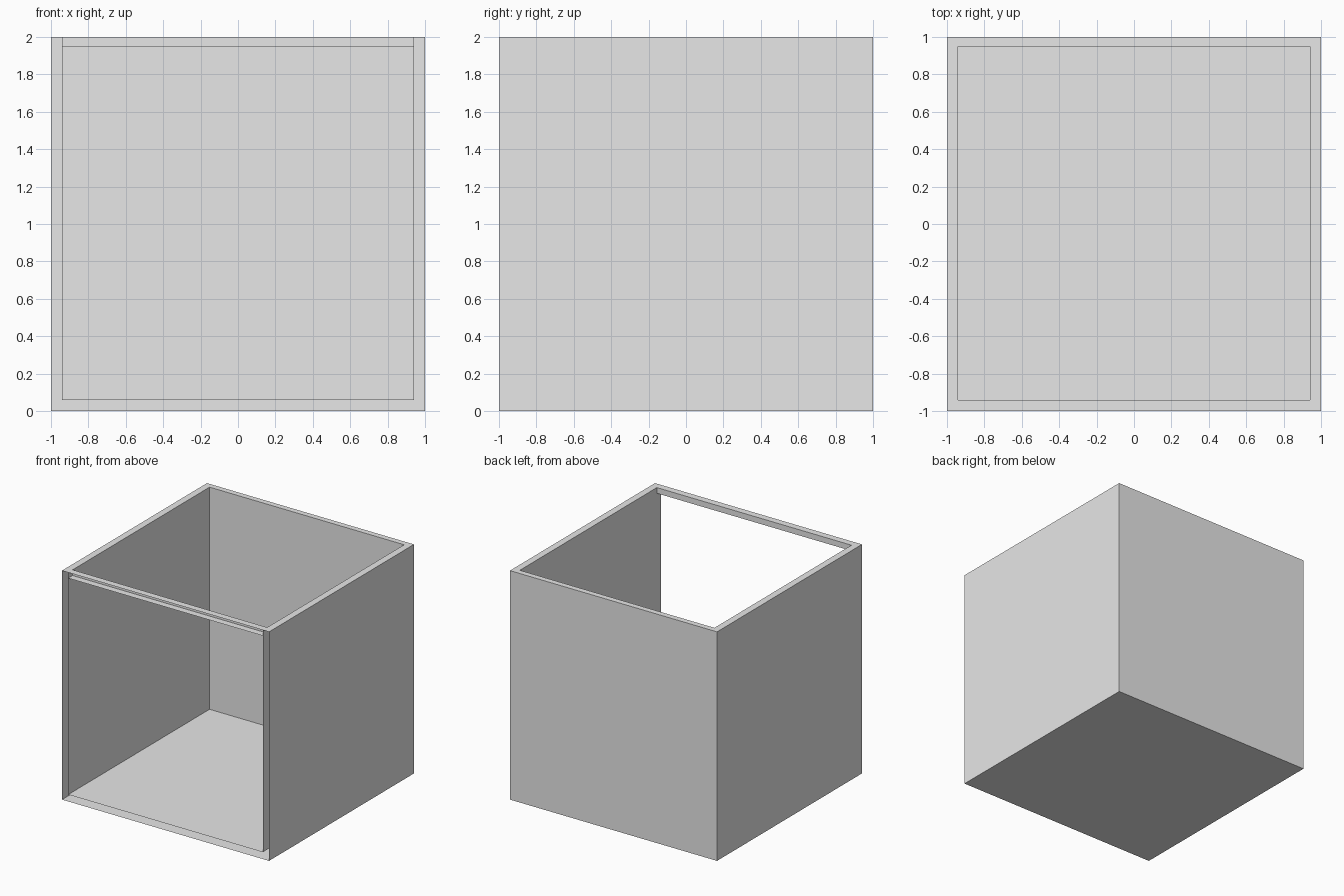
import bpy
import bmesh
from mathutils import Vector

default = bpy.data.objects.get("Cube")
if default:
    bpy.data.objects.remove(default, do_unlink=True)

# Single plain material
grey = bpy.data.materials.new("light_grey")
grey.use_nodes = True
colour = (0.8, 0.8, 0.8, 1)
grey.diffuse_color = colour
grey.node_tree.nodes["Principled BSDF"].inputs["Base Color"].default_value = colour

FRONT, TOP = Vector((0, -1, 0)), Vector((0, 0, 1))
LEFT, RIGHT = Vector((1, 0, 0)), Vector((-1, 0, 0))
SIDE = 0.94      # inner face of the side walls and the front rail
BACK = 0.95      # inner face of the back wall
FLOOR = 0.06     # upper face of the floor
RAIL = 1.95      # underside of the front rail


def finish(name, bm):
    mesh = bpy.data.meshes.new(name)
    bm.to_mesh(mesh)
    bm.free()
    mesh.materials.append(grey)
    obj = bpy.data.objects.new(name, mesh)
    bpy.context.collection.objects.link(obj)


def open_box(name, low, high, open_sides, inward=False):
    """Thin-sheet box with the faces towards open_sides left out."""
    low, high = Vector(low), Vector(high)
    bm = bmesh.new()
    bmesh.ops.create_cube(bm, size=1)
    bm.normal_update()
    gone = [f for f in bm.faces if any(f.normal.dot(d) > 0.9 for d in open_sides)]
    bmesh.ops.delete(bm, geom=gone, context="FACES")
    bmesh.ops.scale(bm, vec=high - low, verts=bm.verts)
    bmesh.ops.translate(bm, vec=(low + high) / 2, verts=bm.verts)
    if inward:
        bmesh.ops.reverse_faces(bm, faces=bm.faces)
    finish(name, bm)


# Outer walls and underside
open_box("outer_shell", (-1, -1, 0), (1, 1, 2), [FRONT, TOP])

# Inner walls and floor, leaving hollow gaps open at the front
open_box("inner_liner", (-SIDE, -1, FLOOR), (SIDE, BACK, 2), [FRONT, TOP], inward=True)

# Rail across the top of the front opening: underside and back only
open_box("front_rail", (-SIDE, -1, RAIL), (SIDE, -SIDE, 2), [FRONT, TOP, LEFT, RIGHT])

# Flat rim joining the outer and inner walls around the top opening
bm = bmesh.new()
outer = [bm.verts.new((x, y, 2)) for x, y in ((-1, -1), (1, -1), (1, 1), (-1, 1))]
inner = [bm.verts.new((x, y, 2)) for x, y in
         ((-SIDE, -SIDE), (SIDE, -SIDE), (SIDE, BACK), (-SIDE, BACK))]
for i in range(4):
    j = (i + 1) % 4
    bm.faces.new((outer[i], outer[j], inner[j], inner[i]))
finish("top_rim", bm)
